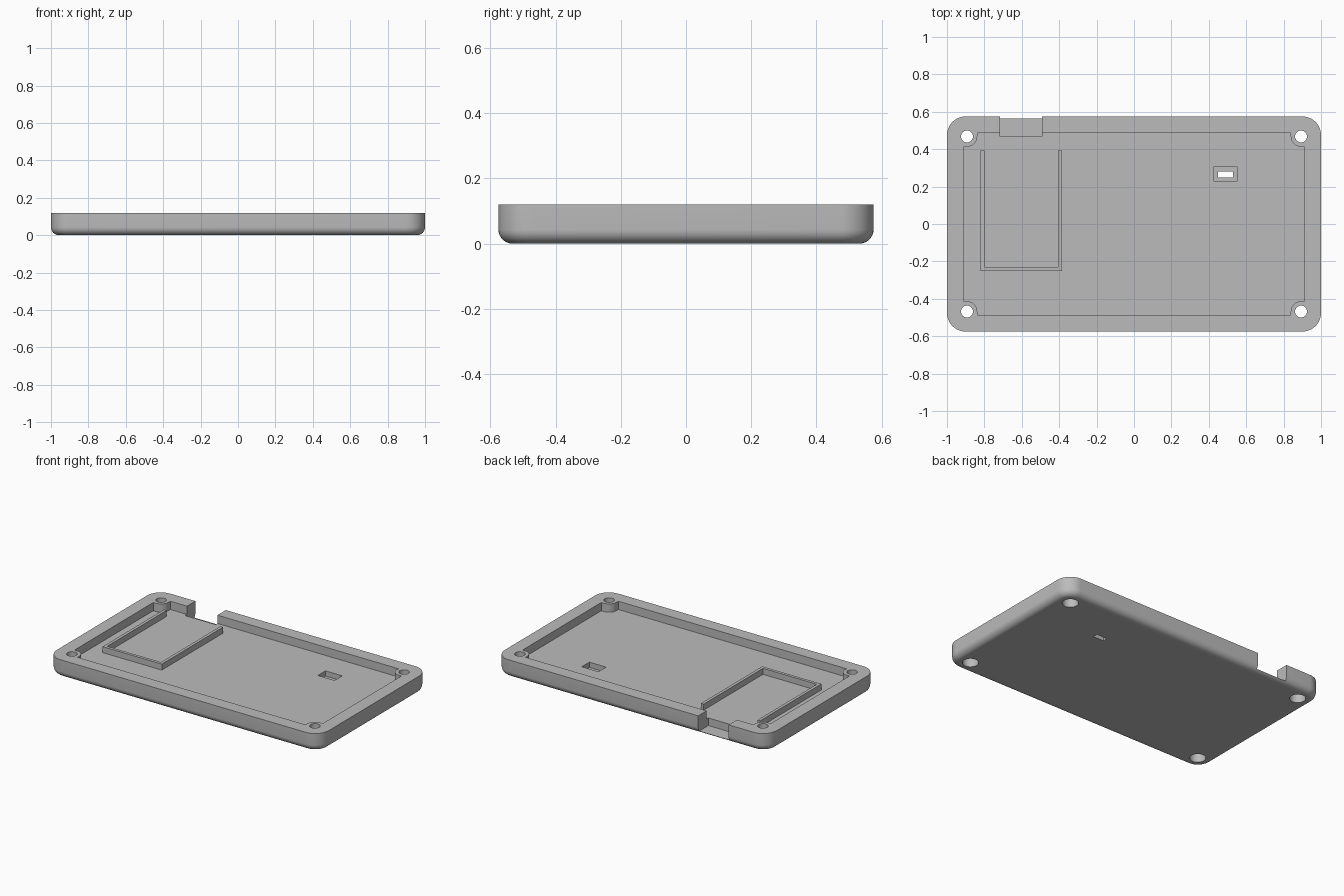
import bpy, bmesh
from math import sin, cos, pi, radians

if "Cube" in bpy.data.objects:
    bpy.data.objects.remove(bpy.data.objects["Cube"], do_unlink=True)

W, D, H = 1.0, 0.575, 0.12       # half width, half depth, height
CORNER, FILLET = 0.1, 0.043
FLOOR = 0.065
HOLE_X, HOLE_Y = 0.893, 0.468

grey = bpy.data.materials.new("grey plastic")
grey.use_nodes = True
colour = (0.5, 0.5, 0.5, 1)
grey.diffuse_color = colour
grey.node_tree.nodes["Principled BSDF"].inputs["Base Color"].default_value = colour


def arc(cx, cy, r, start, end, n):
    angles = [radians(start + (end - start) * i / n) for i in range(n + 1)]
    return [(cx + r * cos(a), cy + r * sin(a)) for a in angles]


def rounded_rect(w, d, r, n=12):
    pts = []
    for sx, sy, start in ((1, 1, 0), (-1, 1, 90), (-1, -1, 180), (1, -1, 270)):
        pts += arc(sx * (w - r), sy * (d - r), r, start, start + 90, n)
    return pts


def rect(x0, x1, y0, y1):
    return [(x0, y0), (x1, y0), (x1, y1), (x0, y1)]


def loft(name, layers):
    """Solid from (outline, z) layers with matching point counts."""
    bm = bmesh.new()
    rings = [[bm.verts.new((x, y, z)) for x, y in pts] for pts, z in layers]
    bm.faces.new(rings[0][::-1])
    bm.faces.new(rings[-1])
    for low, high in zip(rings, rings[1:]):
        for i in range(len(low)):
            j = (i + 1) % len(low)
            bm.faces.new((low[i], low[j], high[j], high[i]))
    bmesh.ops.recalc_face_normals(bm, faces=bm.faces)
    mesh = bpy.data.meshes.new(name)
    bm.to_mesh(mesh)
    bm.free()
    mesh.materials.append(grey)
    ob = bpy.data.objects.new(name, mesh)
    bpy.context.collection.objects.link(ob)
    return ob


def prism(name, pts, z0, z1):
    return loft(name, [(pts, z0), (pts, z1)])


def cut(target, cutter):
    mod = target.modifiers.new("cut", 'BOOLEAN')
    mod.operation, mod.solver, mod.object = 'DIFFERENCE', 'EXACT', cutter
    bpy.context.view_layer.update()
    graph = bpy.context.evaluated_depsgraph_get()
    mesh = bpy.data.meshes.new_from_object(target.evaluated_get(graph))
    target.modifiers.clear()
    target.data = mesh
    bpy.data.objects.remove(cutter, do_unlink=True)


# Tray body with a rounded bottom edge
layers = []
for i in range(9):
    t = pi / 2 * i / 8
    inset = FILLET * (1 - sin(t))
    layers.append((rounded_rect(W - inset, D - inset, CORNER - inset),
                   FILLET * (1 - cos(t))))
layers.append((rounded_rect(W, D, CORNER), H))
tray = loft("tray", layers)

# Cavity outline leaves a rounded screw boss in each corner
quarter = [(0.912, 0.413)] + arc(HOLE_X, HOLE_Y, 0.055, 270, 180, 8) + [(0.838, 0.487)]
outline = []
for sx, sy in ((1, 1), (-1, 1), (-1, -1), (1, -1)):
    pts = [(sx * x, sy * y) for x, y in quarter]
    outline += pts if sx * sy > 0 else pts[::-1]
cut(tray, prism("cavity", outline, FLOOR, H + 0.1))

# Cable notch through the back wall
cut(tray, prism("notch", rect(-0.716, -0.492, 0.468, 0.7), 0.0145, H + 0.1))

# Switch pocket and its slot through the floor
cut(tray, prism("pocket", rect(0.428, 0.551, 0.227, 0.307), 0.03, H))
cut(tray, prism("slot", rect(0.449, 0.529, 0.249, 0.281), -0.1, H))

# Screw holes, counterbored from below
for sx in (-1, 1):
    for sy in (-1, 1):
        x, y = sx * HOLE_X, sy * HOLE_Y
        for r, z in ((0.032, H + 0.1), (0.049, 0.06)):
            cut(tray, prism("hole", arc(x, y, r, 0, 348.75, 31), -0.1, z))

# U-shaped rib that holds the battery
rib = prism("battery_rib", [
    (-0.82, 0.393), (-0.82, -0.25), (-0.385, -0.25), (-0.385, 0.393),
    (-0.405, 0.393), (-0.405, -0.23), (-0.80, -0.23), (-0.80, 0.393)],
    FLOOR - 0.005, FLOOR + 0.04)

# Smooth curved walls, keep edges sharp
bpy.ops.object.select_all(action='DESELECT')
tray.select_set(True)
bpy.context.view_layer.objects.active = tray
bpy.ops.object.shade_smooth_by_angle(angle=radians(30))
